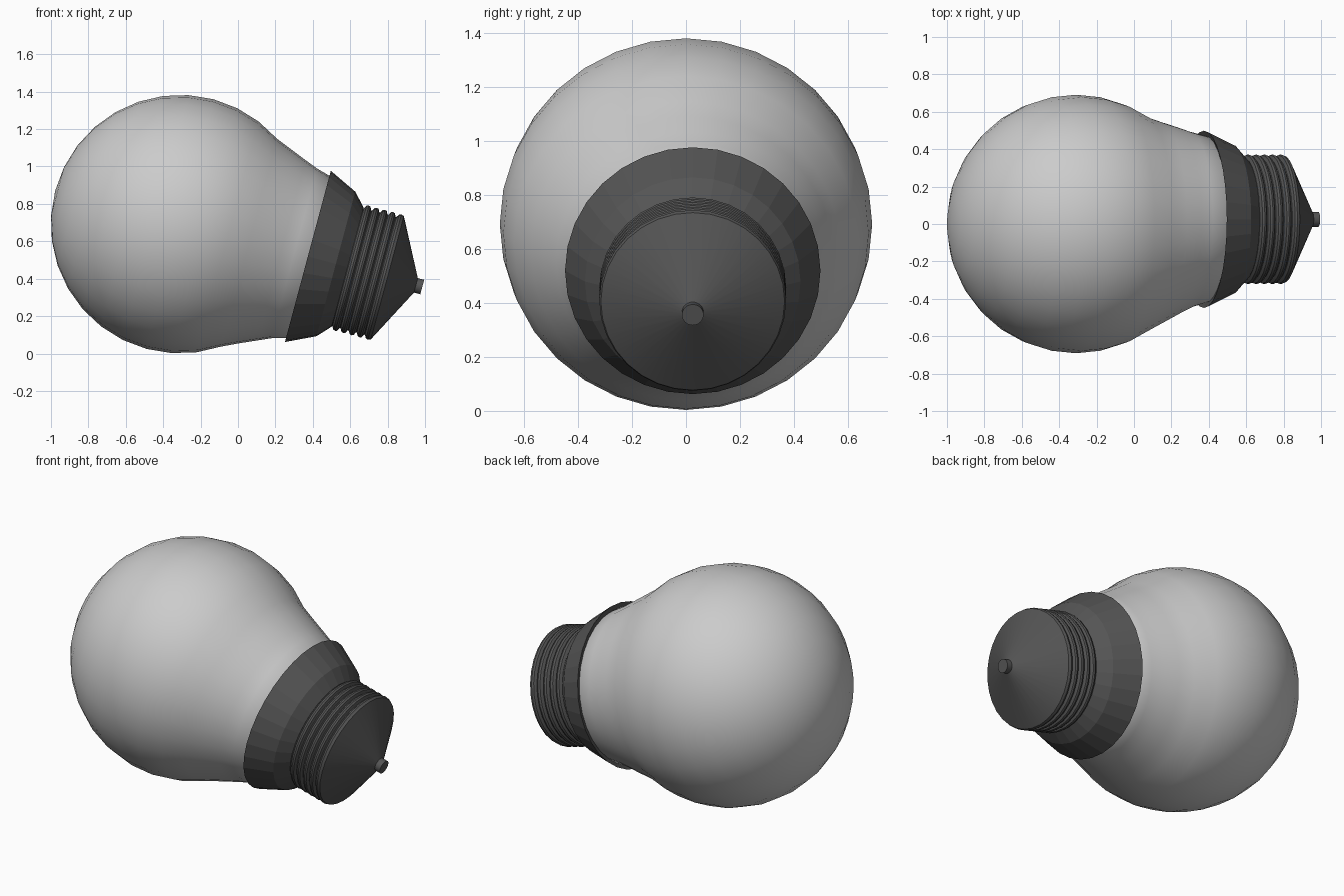
import bpy, bmesh, math
from mathutils import Vector

if "Cube" in bpy.data.objects:
    bpy.data.objects.remove(bpy.data.objects["Cube"])

TILT = math.radians(15)
CENTRE = Vector((-0.31, 0, 0.692))
AXIS = Vector((math.cos(TILT), 0, -math.sin(TILT)))
UP = Vector((math.sin(TILT), 0, math.cos(TILT)))
SIDE = Vector((0, 1, 0))
SEGMENTS = 32

dark = bpy.data.materials.new("dark_grey")
dark.diffuse_color = (0.09, 0.09, 0.09, 1)
dark.use_nodes = True
dark.node_tree.nodes["Principled BSDF"].inputs["Base Color"].default_value = dark.diffuse_color


def revolve(name, profile, smooth=None, material=None):
    """Revolve (axis distance, radius, sideways shift, up shift) rings about the tilted axis."""
    bm = bmesh.new()
    rings = []
    for a, r, dy, dv in profile:
        mid = CENTRE + AXIS * a + SIDE * dy + UP * dv
        if r < 1e-5:
            rings.append([bm.verts.new(mid)] * SEGMENTS)
            continue
        angles = [2 * math.pi * i / SEGMENTS for i in range(SEGMENTS)]
        rings.append([bm.verts.new(mid + SIDE * r * math.cos(t) + UP * r * math.sin(t))
                      for t in angles])
    for p, q in zip(rings, rings[1:]):
        for i in range(SEGMENTS):
            j = (i + 1) % SEGMENTS
            bm.faces.new(list(dict.fromkeys((p[i], p[j], q[j], q[i]))))
    bmesh.ops.recalc_face_normals(bm, faces=bm.faces)
    mesh = bpy.data.meshes.new(name)
    bm.to_mesh(mesh)
    bm.free()
    obj = bpy.data.objects.new(name, mesh)
    bpy.context.collection.objects.link(obj)
    if material:
        mesh.materials.append(material)
    if smooth:
        bpy.ops.object.select_all(action='DESELECT')
        obj.select_set(True)
        bpy.context.view_layer.objects.active = obj
        bpy.ops.object.shade_smooth_by_angle(angle=math.radians(smooth))
    return obj


def base(points):
    # the fitting sits slightly off the centre of the globe
    return [(a, r, 0.025, 0.01) for a, r in points]


# Glass globe running into the neck
R = 0.691
globe = []
for k in range(12):
    t = math.pi * k / 16
    globe.append((-R * math.cos(t), R * math.sin(t), 0, 0))
globe += [(0.47, 0.537, 0.008, 0.003), (0.56, 0.499, 0.018, 0.005),
          (0.63, 0.470, 0.023, 0.007), (0.72, 0.445, 0.025, 0.007),
          (0.78, 0.38, 0.025, 0.01), (0.78, 0, 0.025, 0.01)]
revolve("glass_globe", globe, 40)

# Faceted collar around the neck
revolve("collar", base([(0.72, 0.43), (0.705, 0.474), (0.86, 0.400),
                        (0.925, 0.330), (0.925, 0)]), material=dark)

# Screw thread ridges ending in the insulating cone
thread = [(0.91, 0), (0.91, 0.326)]
for k in range(5):
    a = 0.928 + k * 0.045
    thread += [(a, 0.326), (a + 0.010, 0.343), (a + 0.022, 0.347), (a + 0.032, 0.343)]
    if k < 4:
        thread.append((a + 0.040, 0.326))
thread += [(1.145, 0.341), (1.305, 0.036), (1.305, 0)]
revolve("screw_thread", base(thread), 25, dark)

# Contact pin at the end
revolve("contact_pin", base([(1.28, 0), (1.28, 0.04), (1.338, 0.04), (1.338, 0)]), 30, dark)
